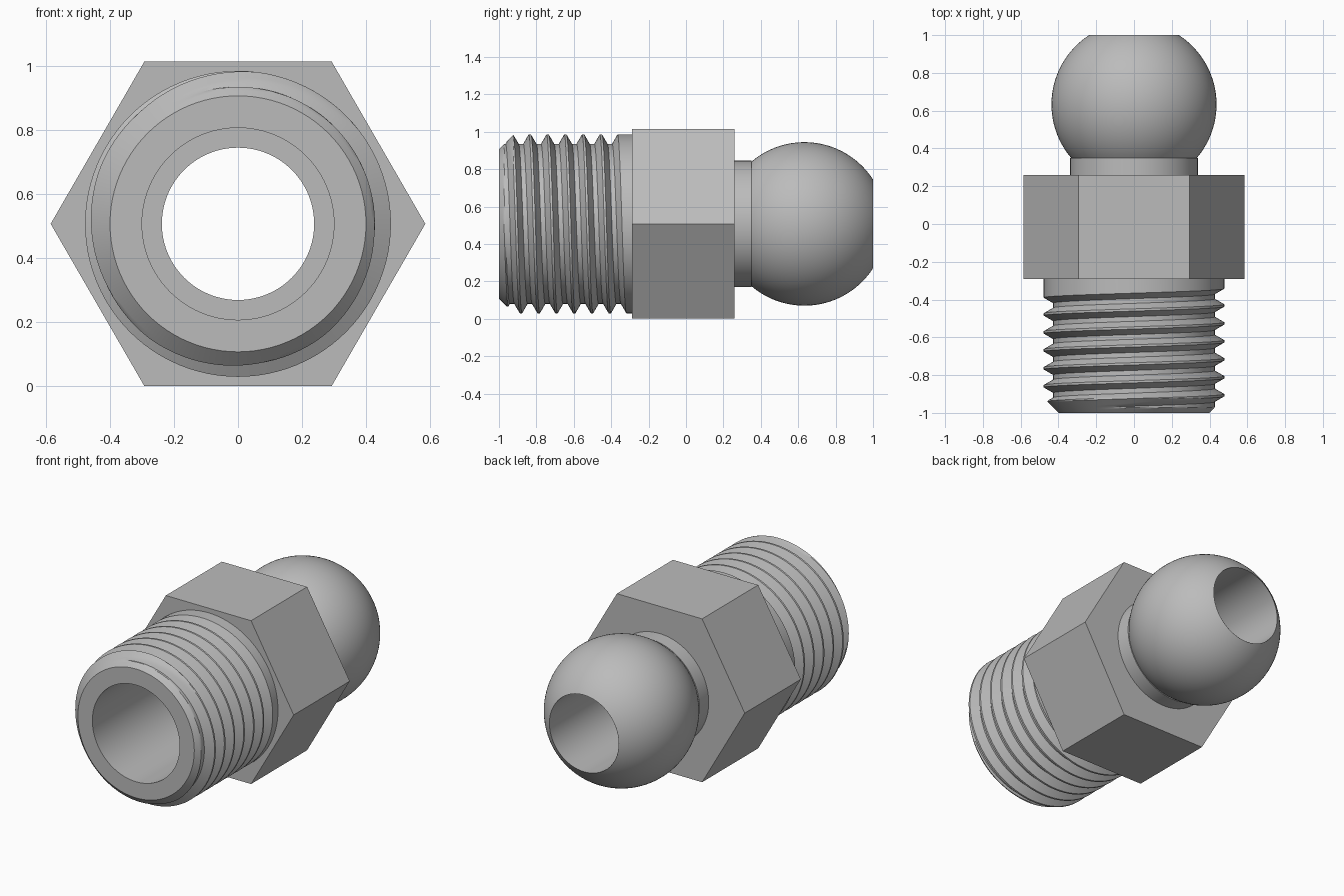
import bpy, bmesh, math

cube = bpy.data.objects.get("Cube")
if cube:
    bpy.data.objects.remove(cube, do_unlink=True)

COLS = 96
AXIS_Z = 0.507          # height of the part's long axis
APOTHEM = 0.507         # half the distance across the hexagon's flats
PITCH, CREST, ROOT = 0.095, 0.478, 0.428

steel = bpy.data.materials.new("grey steel")
steel.use_nodes = True
grey = (0.5, 0.5, 0.5, 1)
steel.diffuse_color = grey
steel.node_tree.nodes["Principled BSDF"].inputs["Base Color"].default_value = grey


def hexagon(angle):
    """Radius of a hexagon with flats on top and bottom."""
    off = (angle + math.pi / 6) % (math.pi / 3) - math.pi / 6
    return APOTHEM / math.cos(off)


def lathe(name, column, start=0.0, end_wall=None):
    """Sweep column(angle) -> [(radius, y), ...] once around the y axis."""
    bm = bmesh.new()
    grid = []
    for i in range(COLS + 1):
        a = start + math.tau * i / COLS
        grid.append([bm.verts.new((r * math.sin(a), y, AXIS_Z + r * math.cos(a)))
                     for r, y in column(a)])
    for left, right in zip(grid, grid[1:]):
        for k in range(len(left) - 1):
            bm.faces.new((left[k], right[k], right[k + 1], left[k + 1]))
    if end_wall:
        bm.faces.new(list(reversed(grid[-1][end_wall])))
    bmesh.ops.remove_doubles(bm, verts=bm.verts[:], dist=1e-4)
    mesh = bpy.data.meshes.new(name)
    bm.to_mesh(mesh)
    bm.free()
    mesh.materials.append(steel)
    obj = bpy.data.objects.new(name, mesh)
    bpy.context.collection.objects.link(obj)
    bpy.ops.object.select_all(action='DESELECT')
    obj.select_set(True)
    bpy.context.view_layer.objects.active = obj
    bpy.ops.object.shade_smooth_by_angle(angle=math.radians(25))
    return obj


# Threaded shank: a right-hand helical groove, chamfered at the front end
TOOTH = [(0, CREST), (0.012, CREST), (0.041, ROOT), (0.066, ROOT), (PITCH, CREST)]
STEPS = 4


def thread_column(angle):
    first = -0.936 + PITCH * angle / math.tau
    rows = []
    for turn in range(-2, 6):
        for (y0, r0), (y1, r1) in zip(TOOTH, TOOTH[1:]):
            for s in range(STEPS):
                t = s / STEPS
                rows.append((r0 + (r1 - r0) * t, first + turn * PITCH + y0 + (y1 - y0) * t))
    rows.append((CREST, first + 6 * PITCH))
    rows = [(min(r, 0.4 + max(y, -1) + 1), max(y, -1)) for r, y in rows]
    return [(0.3, -1)] + rows + [(CREST, -0.29)]


per_turn = STEPS * (len(TOOTH) - 1)
lathe("threaded_shank", thread_column, math.radians(-135),
      slice(-per_turn - 2, -1))

# Hexagonal wrench collar
lathe("hex_collar", lambda a: [(0.32, -0.29), (hexagon(a), -0.29),
                               (hexagon(a), 0.26), (0.32, 0.26)])

# Neck and truncated ball
BALL_Y, BALL_R, BORE_R = 0.633, 0.437, 0.238
a0 = math.acos((0.35 - BALL_Y) / BALL_R)
a1 = math.asin(BORE_R / BALL_R)
ball = []
for i in range(41):
    a = a0 + (a1 - a0) * i / 40
    ball.append((BALL_R * math.sin(a), min(BALL_Y + BALL_R * math.cos(a), 1)))
lathe("neck_and_ball", lambda a: [(0.338, 0.26), (0.338, 0.35)] + ball)

# Stepped through bore, walls facing the axis
lathe("bore", lambda a: [(BORE_R, 1), (BORE_R, 0), (0.3, 0), (0.3, -1)])
